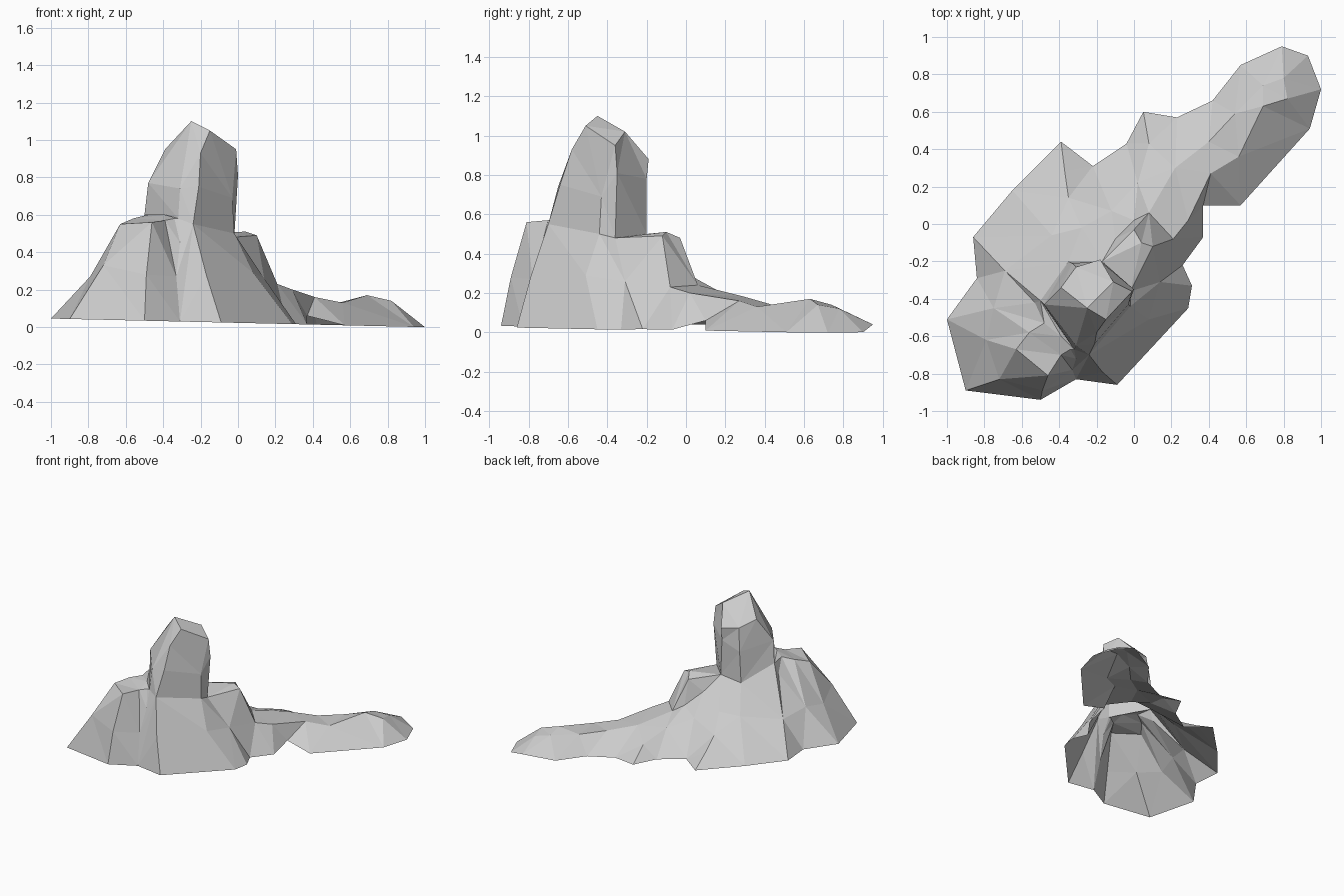
import bpy
import bmesh
from mathutils import Vector
from mathutils.geometry import delaunay_2d_cdt

default_cube = bpy.data.objects.get("Cube")
if default_cube:
    bpy.data.objects.remove(default_cube, do_unlink=True)

UNIT = 0.01                     # contour points are given in hundredths of a unit
PIVOT = Vector((-0.19, -0.38))  # middle of the pinnacle in plan

places = []          # true position of every contour point
points = []          # its position in the flat layout used for triangulating
creases = []         # edges the rock skin must follow


def add_point(x, y, z, spread):
    """Spread below one draws the layout in, so that walls may overhang."""
    place = Vector((x, y, z)) * UNIT
    places.append(place)
    points.append(PIVOT + (place.xy - PIVOT) * spread)
    return len(points) - 1


def link(*run):
    """Keep the edges between neighbouring points of a run."""
    creases.extend(zip(run, run[1:]))


def contour(coords, closed=False, spread=1):
    """Add a run of rock points and keep the edges between neighbours."""
    run = [add_point(*c, spread) for c in coords]
    link(*run)
    if closed:
        link(run[-1], run[0])
    return run


def ground_line(coords):
    """Add the foot of the rock, which dips gently towards the tail."""
    return contour([(x, y, 2.2 - 0.023 * x) for x, y in coords], closed=True)


def stone_material(name, colour):
    material = bpy.data.materials.new(name)
    material.use_nodes = True
    material.diffuse_color = colour
    shader = next(n for n in material.node_tree.nodes if n.type == 'BSDF_PRINCIPLED')
    shader.inputs["Base Color"].default_value = colour
    shader.inputs["Roughness"].default_value = 0.9
    return material


def build_skin(name, outline, material):
    """Stretch an open faceted skin over all contours inside the outline."""
    verts, _, faces, origins, _, _ = delaunay_2d_cdt(
        points, creases, [outline], 1, 0.0001)
    bm = bmesh.new()
    skin = []
    for plan, source in zip(verts, origins):
        if source:
            skin.append(bm.verts.new(places[source[0]]))
        else:
            nearest = min(range(len(points)), key=lambda i: (points[i] - plan).length)
            skin.append(bm.verts.new((plan.x, plan.y, places[nearest].z)))
    for face in faces:
        bm.faces.new([skin[i] for i in face])
    for face in bm.faces:
        face.smooth = False
    mesh = bpy.data.meshes.new(name)
    bm.to_mesh(mesh)
    bm.free()
    mesh.materials.append(material)
    rock = bpy.data.objects.new(name, mesh)
    bpy.context.collection.objects.link(rock)
    return rock


# Foot of the whole outcrop, anticlockwise from the front corner
foot = ground_line([
    (-90, -89), (-50, -94), (-31, -83), (-9, -86), (29, -45), (31, -33),
    (26, -22), (37, -7), (37, 10), (57, 10), (94, 51), (100, 72), (93, 90),
    (79, 95), (57, 85), (42, 66), (23, 57), (5, 60), (-4, 43), (-22, 31),
    (-39, 44), (-65, 18), (-86, -7), (-84, -29), (-100, -51)])
places[foot[8]].z = 0.06
places[foot[13]].z = 0.04

# Tall pinnacle: slanted crown, waist and narrower root
crown = contour([(-25, -45, 110), (-15, -51, 105), (-1, -36, 95), (-11, -31, 102),
                 (-18, -19, 88), (-31, -23, 90), (-39, -34, 95)], True, 0.5)
brow = add_point(-20, -58, 93, 0.65)
waist = contour([(-48, -43, 77), (-31, -65, 74), (-21, -64, 75), (-3, -43, 69),
                 (0, -35, 81), (-18, -20, 78), (-33, -21, 72)], True, 0.75)
root = contour([(-50, -41, 60), (-32, -67, 58), (-24, -70, 55), (-2, -44, 50),
                (-2, -36, 48), (-17, -20, 50), (-35, -20, 48)], True)
link(crown[1], brow, waist[2], root[2])
link(crown[2], waist[4], root[4])
link(crown[4], waist[5], root[5])

# Front buttress of the pinnacle
buttress = contour([(-17, -79, 28), (8, -51, 29), (14, -31, 26)])
link(root[2], buttress[0], foot[3])
link(root[4], buttress[2], foot[6])

# Broad crag beside the pinnacle: flat cap, then its flanks
cap = contour([(-63, -67, 55), (-56, -58, 58), (-48, -53, 60), (-39, -60, 60),
               (-34, -67, 58), (-39, -70, 57), (-46, -81, 56)], closed=True)
flank = contour([(-75, -45, 30), (-79, -62, 27), (-72, -83, 33), (-49, -89, 28),
                 (-33, -78, 27), (-31, -72, 45)])
link(cap[4], flank[5])
link(cap[2], flank[0])
link(cap[0], flank[1], foot[24])
link(cap[0], flank[2], foot[0])
link(cap[6], flank[3], foot[1])
link(flank[4], foot[2])

# Gully between the crag and the scree slope
gully = contour([(-53, -42, 52), (-69, -25, 26)])
link(root[0], gully[0])
link(gully[1], foot[23])

# Low shoulder on the other side, with its sloping back
shoulder = contour([(0, -3, 48), (4, -10, 51), (10, -12, 49)])
ledge = contour([(8, 6, 24), (21, -8, 23)])
link(root[5], shoulder[0], ledge[0])
link(shoulder[2], ledge[1], buttress[2])
link(shoulder[2], root[4])

# Scree slope behind, with two ribs running down to the ground
scree = contour([(-10, -8, 39), (0, 2, 29)])
link(scree[1], ledge[0])
left_rib = contour([(-35, 14, 19), (-37, 28, 11)])
right_rib = contour([(2, 22, 18), (8, 43, 11)])
link(left_rib[1], foot[20])
link(right_rib[1], foot[17])
contour([(-44, -6, 29), (-28, -2, 30), (-12, 7, 24)])

# Tail: steep near edge, crest and shallow far side
edge = contour([(29, 2, 20), (41, 27, 16), (56, 36, 13), (69, 63, 17), (82, 67, 14)])
link(ledge[1], edge[0])
link(edge[4], foot[11])
contour([(22, 30, 18), (40, 44, 14), (54, 59, 13), (69, 74, 14), (80, 78, 12)])

stone = stone_material("grey_stone", (0.6, 0.6, 0.6, 1.0))
build_skin("rock_outcrop", foot, stone)
